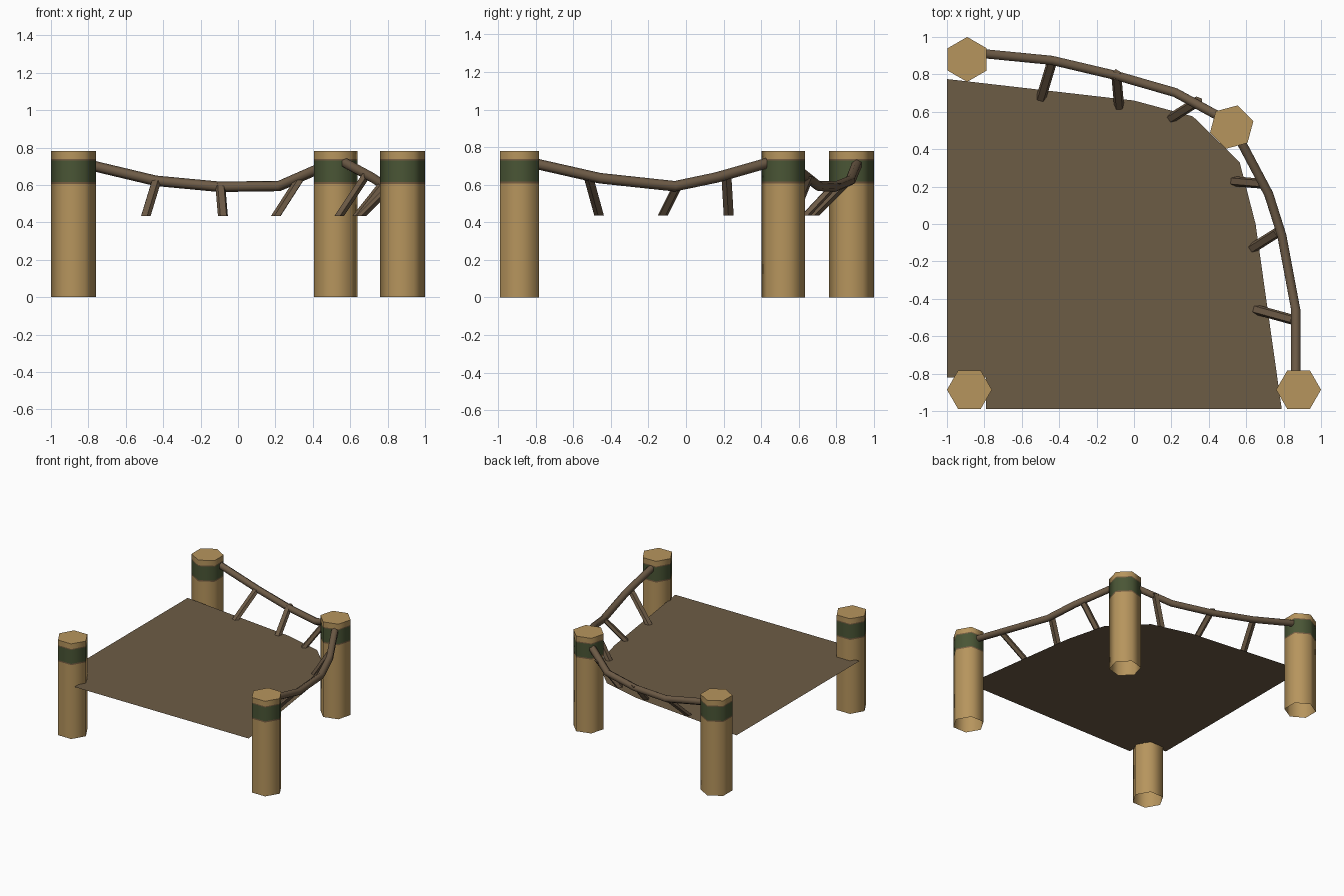
import bpy, bmesh, math
from mathutils import Vector

if "Cube" in bpy.data.objects:
    bpy.data.objects.remove(bpy.data.objects["Cube"])


def material(name, rgb):
    m = bpy.data.materials.new(name)
    m.diffuse_color = (*rgb, 1)
    m.use_nodes = True
    m.node_tree.nodes["Principled BSDF"].inputs["Base Color"].default_value = m.diffuse_color
    return m


TAN = material("tan wood", (0.47, 0.30, 0.11))
GREEN = material("dark green band", (0.068, 0.092, 0.036))
TRIM = material("brown band edge", (0.19, 0.115, 0.055))
DECK = material("brown deck", (0.152, 0.107, 0.06))
RAIL = material("brown rail wood", (0.155, 0.105, 0.062))


def add_object(name, bm, mats, smooth=None):
    me = bpy.data.meshes.new(name)
    bm.to_mesh(me)
    bm.free()
    for m in mats:
        me.materials.append(m)
    ob = bpy.data.objects.new(name, me)
    bpy.context.collection.objects.link(ob)
    if smooth:
        bpy.ops.object.select_all(action='DESELECT')
        ob.select_set(True)
        bpy.context.view_layer.objects.active = ob
        bpy.ops.object.shade_smooth_by_angle(angle=math.radians(smooth))
    return ob


def loft(bm, rings):
    """Skin a list of equally long point rings; returns vertex rings."""
    vs = [[bm.verts.new(p) for p in r] for r in rings]
    for a, b in zip(vs, vs[1:]):
        n = len(a)
        for i in range(n):
            j = (i + 1) % n
            bm.faces.new((a[i], a[j], b[j], b[i]))
    return vs


# Hexagonal posts, open underneath, with a painted band chosen by height
LEVELS = [0, 0.606, 0.616, 0.730, 0.738, 0.78]
BAND = [0, 2, 1, 2, 0]


def post(name, x, y, turn):
    bm = bmesh.new()
    angles = [math.radians(turn + 60 * i) for i in range(6)]
    rings = [[(x + 0.12 * math.cos(a), y + 0.12 * math.sin(a), z) for a in angles]
             for z in LEVELS]
    vs = loft(bm, rings)
    for f in bm.faces:
        z = f.calc_center_median().z
        f.material_index = BAND[sum(z > l for l in LEVELS) - 1]
    bm.faces.new(vs[-1])
    add_object(name, bm, [TAN, GREEN, TRIM], 65)


post("front_left_post", -0.88, -0.886, 0)
post("front_right_post", 0.88, -0.886, 0)
post("back_left_post", -0.892, 0.88, 30)
post("back_right_post", 0.522, 0.518, 15)

# Thin deck sheet, notched around the front left post
bm = bmesh.new()
outline = [(-1, -0.82), (-0.79, -0.82), (-0.79, -0.99), (0.79, -0.99), (0.65, 0),
           (0.565, 0.33), (0.315, 0.575), (0, 0.66), (-1, 0.775)]
bm.faces.new([bm.verts.new((x, y, 0.435)) for x, y in outline])
bmesh.ops.triangulate(bm, faces=bm.faces[:])
add_object("deck", bm, [DECK])


# Sagging rails: six-sided tubes along a bent path
def rail(name, path, r=0.028):
    pts = [Vector(p) for p in path]
    rings = []
    for i, p in enumerate(pts):
        t = (pts[min(i + 1, len(pts) - 1)] - pts[max(i - 1, 0)]).normalized()
        side = t.cross(Vector((0, 0, 1))).normalized()
        up = side.cross(t)
        rings.append([p + r * (math.cos(k * math.pi / 3) * up - math.sin(k * math.pi / 3) * side)
                      for k in range(6)])
    bm = bmesh.new()
    loft(bm, rings)
    bmesh.ops.recalc_face_normals(bm, faces=bm.faces[:])
    add_object(name, bm, [RAIL], 65)


rail("back_rail", [(-0.88, 0.918, 0.727), (-0.44, 0.875, 0.622), (-0.10, 0.795, 0.59),
                   (0.22, 0.703, 0.594), (0.52, 0.54, 0.725)])
rail("right_rail", [(0.865, -0.88, 0.73), (0.865, -0.46, 0.635), (0.79, -0.06, 0.592),
                    (0.72, 0.16, 0.638), (0.54, 0.50, 0.735)])


# Leaning struts: slanted prisms cut level at the deck
def strut(name, top, foot, r=0.028):
    bm = bmesh.new()
    ang = math.atan2(top[1] - foot[1], top[0] - foot[0])
    rings = []
    for c in (foot, top):
        rings.append([(c[0] + r * math.cos(ang + k * math.tau / 5),
                       c[1] + r * math.sin(ang + k * math.tau / 5), c[2]) for k in range(5)])
    vs = loft(bm, rings)
    bm.faces.new(vs[0][::-1])
    bm.faces.new(vs[1])
    add_object(name, bm, [RAIL])


STRUTS = [
    ("back_strut_1", (-0.437, 0.872, 0.625), (-0.495, 0.68)),
    ("back_strut_2", (-0.095, 0.80, 0.61), (-0.08, 0.635)),
    ("back_strut_3", (0.34, 0.655, 0.645), (0.205, 0.57)),
    ("right_strut_1", (0.69, 0.215, 0.66), (0.54, 0.228)),
    ("right_strut_2", (0.775, -0.04, 0.605), (0.64, -0.125)),
    ("right_strut_3", (0.86, -0.515, 0.635), (0.66, -0.46)),
]
for name, top, foot in STRUTS:
    strut(name, top, (*foot, 0.435))
